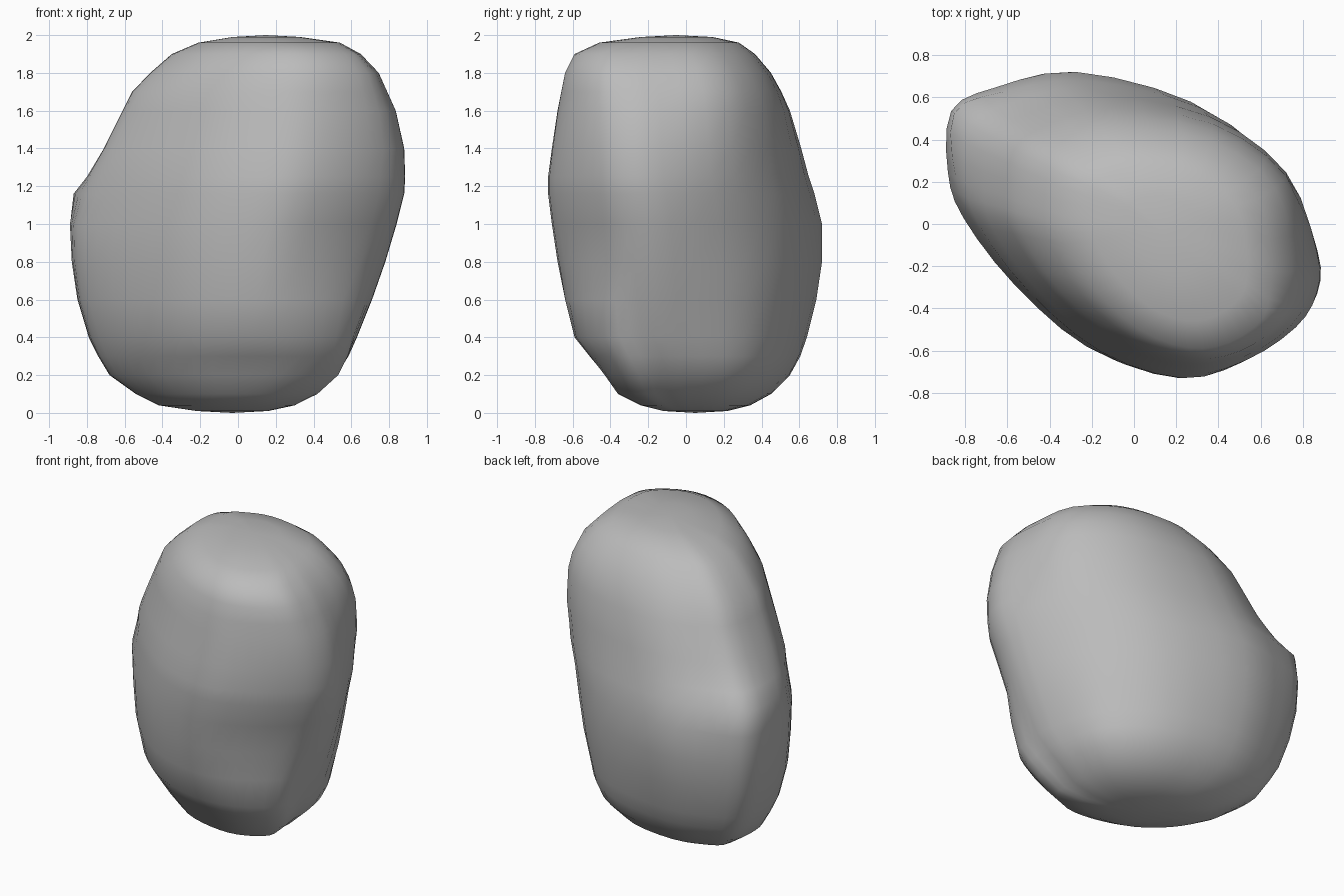
import bpy
import bmesh
from mathutils import Vector

default_cube = bpy.data.objects.get("Cube")
if default_cube:
    bpy.data.objects.remove(default_cube, do_unlink=True)

# Plan outline of the boulder, counter-clockwise, starting at its pointed corner
OUTLINE = [(-.87, .55), (-.88, .25), (-.8, .03), (-.55, -.29), (-.2, -.59),
           (.2, -.72), (.5, -.64), (.75, -.47), (.87, -.3), (.87, -.08),
           (.65, .3), (.3, .58), (-.25, .73), (-.65, .66)]

# Each level: height, min x, max x, min y, max y, then how far the pointed
# corner is rounded, the back face bulges and the front corner stands out
LEVELS = [
    (.01, -.22, .16, -.12, .22, .5, .5, .5),
    (.04, -.42, .3, -.24, .34, .5, .7, .8),
    (.1, -.54, .42, -.36, .45, .4, .8, 1),
    (.2, -.68, .53, -.43, .55, .4, .8, 1),
    (.3, -.74, .585, -.51, .605, .4, .7, .8),
    (.4, -.79, .63, -.59, .64, .3, .6, .6),
    (.6, -.85, .71, -.64, .69, .3, .4, .3),
    (.8, -.88, .78, -.68, .72, .2, .2, 0),
    (1, -.89, .84, -.71, .72, .1, .1, 0),
    (1.16, -.87, .88, -.73, .68, -.3, .2, 0),
    (1.25, -.8, .885, -.73, .65, .2, .3, 0),
    (1.4, -.71, .88, -.71, .61, .6, .5, .1),
    (1.6, -.61, .835, -.68, .55, .7, .8, .2),
    (1.7, -.56, .79, -.66, .505, .6, 1, .3),
    (1.8, -.465, .745, -.64, .45, .5, 1, .4),
    (1.9, -.35, .65, -.59, .365, .4, 1, .5),
    (1.96, -.21, .54, -.46, .28, .4, .8, .4),
    (1.99, -.03, .33, -.24, .14, .4, .5, .2),
]


def smooth_loop(points, steps):
    """Closed Catmull-Rom curve through the points."""
    n = len(points)
    result = []
    for i in range(n):
        a, b, c, d = (points[(i + k) % n] for k in (-1, 0, 1, 2))
        for s in range(steps):
            t = s / steps
            result.append(b + (c - a) * (t / 2)
                          + (a * 2 - b * 5 + c * 4 - d) * (t * t / 2)
                          + (b * 3 - a - c * 3 + d) * (t ** 3 / 2))
    return result


def fit(value, low, high, new_low, new_high):
    return new_low + (value - low) / (high - low) * (new_high - new_low)


def section(z, x0, x1, y0, y1, rounding, bulge, corner):
    """Outline reshaped and fitted to the size of one level."""
    points = [Vector(p) for p in OUTLINE]
    points[0] *= 1 - .13 * rounding
    points[1] *= 1 - .06 * rounding
    points[-1] *= 1 - .07 * rounding
    points[3] *= 1 + .04 * bulge
    points[10] *= 1 + .19 * bulge
    points[11] *= 1 + .13 * bulge
    points[6] *= 1 + .13 * corner
    points[7] *= 1 + .16 * corner
    loop = smooth_loop(points, 3)
    xs = [p.x for p in loop]
    ys = [p.y for p in loop]
    return [Vector((fit(p.x, min(xs), max(xs), x0, x1),
                    fit(p.y, min(ys), max(ys), y0, y1), z)) for p in loop]


# Boulder skin: stacked sections closed by a shallow fan at each end
bm = bmesh.new()
rings = [[bm.verts.new(p) for p in section(*level)] for level in LEVELS]
count = len(rings[0])
for lower, upper in zip(rings, rings[1:]):
    for i in range(count):
        j = (i + 1) % count
        bm.faces.new((lower[i], lower[j], upper[j], upper[i]))
for ring, height in ((rings[0], 0), (rings[-1], 2)):
    centre = sum((v.co for v in ring), Vector()) / count
    centre.z = height
    pole = bm.verts.new(centre)
    for i in range(count):
        bm.faces.new((ring[i], ring[(i + 1) % count], pole))
bmesh.ops.recalc_face_normals(bm, faces=bm.faces)
for face in bm.faces:
    face.smooth = True
mesh = bpy.data.meshes.new("boulder")
bm.to_mesh(mesh)
bm.free()

# Plain grey stone
stone = bpy.data.materials.new("stone grey")
stone.use_nodes = True
colour = (.5, .5, .5, 1)
stone.diffuse_color = colour
stone.node_tree.nodes["Principled BSDF"].inputs["Base Color"].default_value = colour
mesh.materials.append(stone)

boulder = bpy.data.objects.new("boulder", mesh)
bpy.context.collection.objects.link(boulder)
